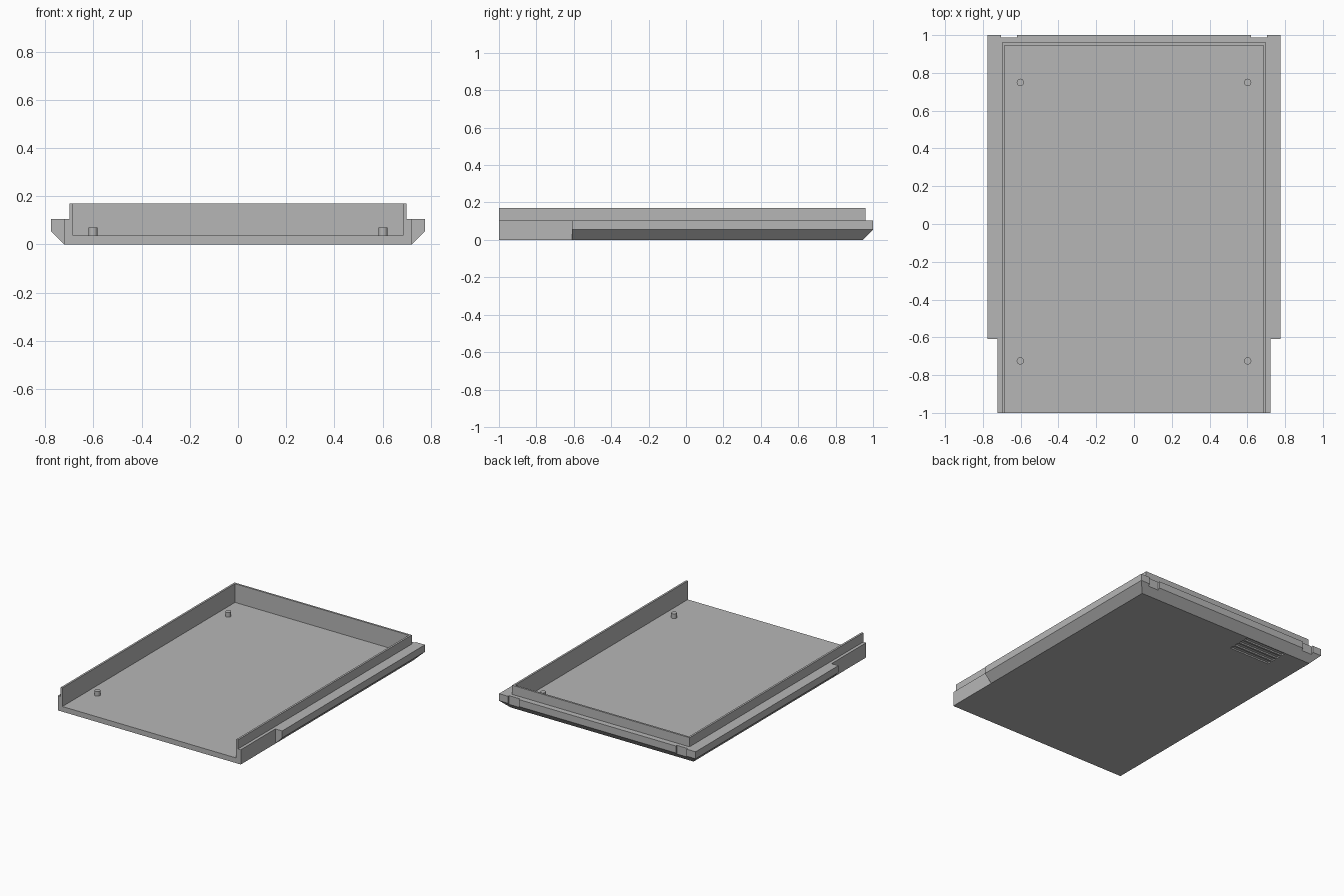
import bpy
import bmesh

if "Cube" in bpy.data.objects:
    bpy.data.objects.remove(bpy.data.objects["Cube"], do_unlink=True)

grey = bpy.data.materials.new("plain_grey")
grey.use_nodes = True
grey.diffuse_color = (0.47, 0.47, 0.47, 1)
grey.node_tree.nodes["Principled BSDF"].inputs["Base Color"].default_value = grey.diffuse_color


def finish(name, bm):
    bmesh.ops.recalc_face_normals(bm, faces=bm.faces)
    mesh = bpy.data.meshes.new(name)
    bm.to_mesh(mesh)
    bm.free()
    mesh.materials.append(grey)
    ob = bpy.data.objects.new(name, mesh)
    bpy.context.collection.objects.link(ob)
    return ob


def stack(name, layers):
    """Solid lofted through rectangles given as (x0, x1, y0, y1, z)."""
    bm = bmesh.new()
    rings = []
    for x0, x1, y0, y1, z in layers:
        rings.append([bm.verts.new((x, y, z))
                      for x, y in ((x0, y0), (x1, y0), (x1, y1), (x0, y1))])
    for low, high in zip(rings, rings[1:]):
        for i in range(4):
            j = (i + 1) % 4
            bm.faces.new((low[i], low[j], high[j], high[i]))
    bm.faces.new(rings[0][::-1])
    bm.faces.new(rings[-1])
    return finish(name, bm)


def box(name, x0, x1, y0, y1, z0, z1):
    return stack(name, [(x0, x1, y0, y1, z0), (x0, x1, y0, y1, z1)])


def combine(target, tool, operation):
    mod = target.modifiers.new(tool.name, 'BOOLEAN')
    mod.operation = operation
    mod.solver = 'EXACT'
    mod.object = tool
    bpy.context.view_layer.objects.active = target
    bpy.ops.object.modifier_apply(modifier=mod.name)
    bpy.data.objects.remove(tool, do_unlink=True)


BASE_X, FLANGE_X, RIM_X, INNER_X = 0.722, 0.776, 0.70, 0.686
FLOOR, CHAMFER, STEP, TOP = 0.037, 0.055, 0.105, 0.17

# Tray: narrow base, chamfered flange and raised rim
tray = box("tray", -BASE_X, BASE_X, -1, 0.9, 0, STEP)
flange = stack("flange", [
    (-BASE_X, BASE_X, -0.61, 0.945, 0),
    (-FLANGE_X, FLANGE_X, -0.61, 1, CHAMFER),
    (-FLANGE_X, FLANGE_X, -0.61, 1, STEP)])
combine(tray, flange, 'UNION')
combine(tray, box("rim", -RIM_X, RIM_X, -1, 0.96, 0.02, TOP), 'UNION')

# Cavity, open at the front
combine(tray, box("cavity", -INNER_X, INNER_X, -1.1, 0.946, FLOOR, 0.3), 'DIFFERENCE')

# Shallow notches in the back edge
for side in (-1, 1):
    x0, x1 = sorted((side * 0.62, side * 0.705))
    combine(tray, box("notch", x0, x1, 0.988, 1.1, -0.1, 0.2), 'DIFFERENCE')

# Grip grooves under the back edge
for i in range(4):
    y = 0.765 + i * 0.047
    combine(tray, box("groove", -0.515, -0.19, y, y + 0.033, -0.1, 0.01), 'DIFFERENCE')

# Locating pegs on the floor
for side, x in (("right", -0.602), ("left", 0.602)):
    for end, y in (("front", -0.725), ("back", 0.75)):
        bm = bmesh.new()
        bmesh.ops.create_cone(bm, cap_ends=True, segments=24,
                              radius1=0.019, radius2=0.019, depth=0.04)
        bmesh.ops.translate(bm, verts=bm.verts, vec=(x, y, 0.05))
        peg = finish(f"{end}_{side}_peg", bm)
        for face in peg.data.polygons:
            face.use_smooth = len(face.vertices) == 4
        for edge in peg.data.edges:
            a, b = (peg.data.vertices[v].co.z for v in edge.vertices)
            edge.use_edge_sharp = abs(a - b) < 0.001
